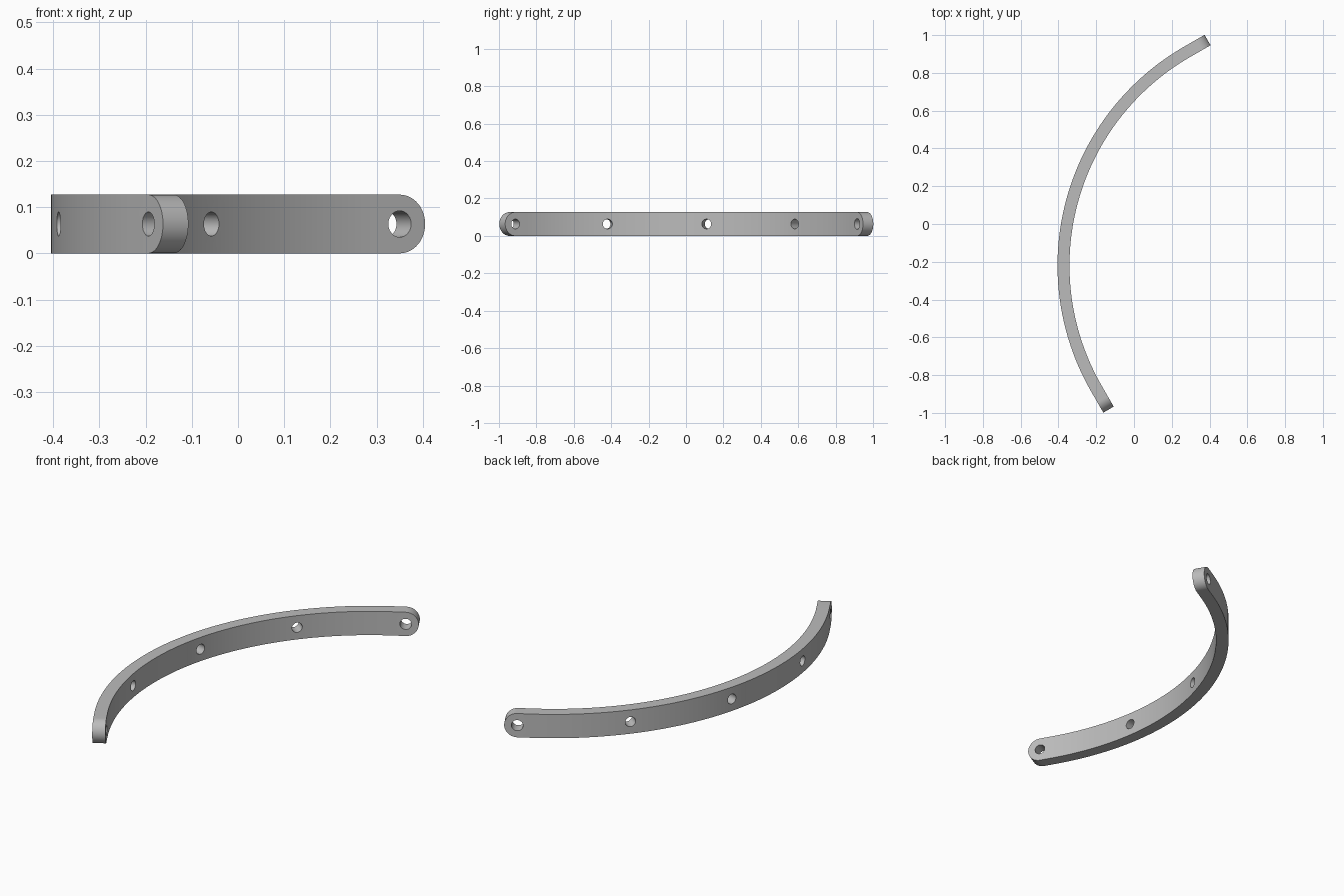
import bpy
import bmesh
from math import pi, sin, cos, sqrt, radians
from mathutils import Vector, Matrix

if "Cube" in bpy.data.objects:
    bpy.data.objects.remove(bpy.data.objects["Cube"], do_unlink=True)

# Main dimensions
OUTER, THICK, HALF = 1.337, 0.0635, 0.0635
TAB = 2 * HALF                       # straight tab at each end of the arc
CENTRE = Vector((OUTER - 0.405, -0.22, HALF))
START, END = radians(120), radians(210)
ARC_STEPS, TIP_STEPS = 72, 16

grey = bpy.data.materials.new("steel_grey")
grey.use_nodes = True
colour = (0.5, 0.5, 0.5, 1)
grey.diffuse_color = colour
grey.node_tree.nodes["Principled BSDF"].inputs["Base Color"].default_value = colour


def frame(angle, along=0.0):
    """Outer point on the path and its radial direction; along runs past the arc."""
    radial = Vector((cos(angle), sin(angle), 0))
    tangent = Vector((-sin(angle), cos(angle), 0))
    return CENTRE + radial * OUTER + tangent * along, radial


# Stations along the strip: rounded tip, straight tab, arc, tab, rounded tip
tip = [(HALF * (1 + sin(a)), HALF * cos(a))
       for a in (pi / 2 * i / TIP_STEPS for i in range(TIP_STEPS, -1, -1))]
stations = [(START, -along, half) for along, half in tip]
stations += [(START + (END - START) * i / ARC_STEPS, 0, HALF) for i in range(ARC_STEPS + 1)]
stations += [(END, along, half) for along, half in reversed(tip)]

# Loft a rectangular section along the stations
bm = bmesh.new()
rings = []
for angle, along, half in stations:
    p, radial = frame(angle, along)
    rings.append([bm.verts.new(p - radial * depth + Vector((0, 0, z)))
                  for depth, z in ((0, -half), (0, half), (THICK, half), (THICK, -half))])
for a, b in zip(rings, rings[1:]):
    for i in range(4):
        j = (i + 1) % 4
        bm.faces.new((a[i], a[j], b[j], b[i]))
bmesh.ops.remove_doubles(bm, verts=bm.verts, dist=1e-5)
bmesh.ops.recalc_face_normals(bm, faces=bm.faces)
mesh = bpy.data.meshes.new("curved_strap")
bm.to_mesh(mesh)
bm.free()
strap = bpy.data.objects.new("curved_strap", mesh)
bpy.context.collection.objects.link(strap)
mesh.materials.append(grey)

# Radial bolt holes: one in each tab, three along the arc
holes = [(START, -HALF, 0.0285), (END, HALF, 0.026)]
holes += [(radians(a), 0, 0.026) for a in (141, 165, 189)]
bm = bmesh.new()
for angle, along, radius in holes:
    p, radial = frame(angle, along)
    turn = radial.to_track_quat('Z', 'Y').to_matrix().to_4x4()
    bmesh.ops.create_cone(bm, cap_ends=True, segments=40, radius1=radius, radius2=radius,
                          depth=THICK * 3,
                          matrix=Matrix.Translation(p - radial * THICK / 2) @ turn)
cut_mesh = bpy.data.meshes.new("hole_cutter")
bm.to_mesh(cut_mesh)
bm.free()
cut_mesh.materials.append(grey)
cutter = bpy.data.objects.new("hole_cutter", cut_mesh)
bpy.context.collection.objects.link(cutter)
cutter.hide_render = True

mod = strap.modifiers.new("holes", 'BOOLEAN')
mod.operation, mod.solver, mod.object = 'DIFFERENCE', 'EXACT', cutter
bpy.context.view_layer.update()
deps = bpy.context.evaluated_depsgraph_get()
drilled = bpy.data.meshes.new_from_object(strap.evaluated_get(deps))
strap.modifiers.clear()
strap.data = drilled
bpy.data.objects.remove(cutter, do_unlink=True)

# Smooth curved faces, keep edges crisp
bpy.ops.object.select_all(action='DESELECT')
strap.select_set(True)
bpy.context.view_layer.objects.active = strap
bpy.ops.object.shade_smooth_by_angle(angle=radians(30))
